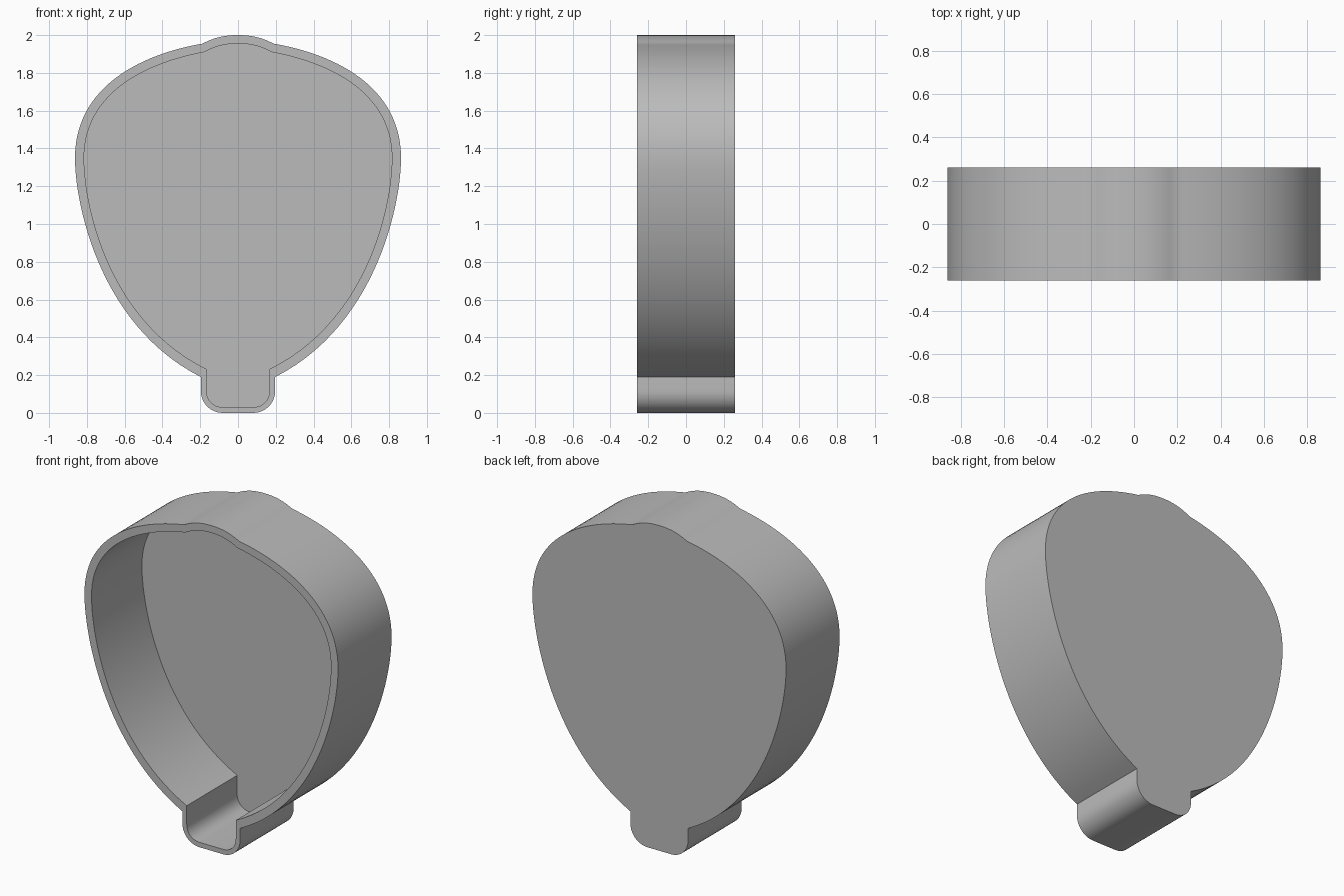
import bpy, bmesh
from math import radians
from mathutils import Vector
from mathutils.geometry import interpolate_bezier

if "Cube" in bpy.data.objects:
    bpy.data.objects.remove(bpy.data.objects["Cube"])

FRONT, BACK, FLOOR = -0.26, 0.26, 0.23

grey = bpy.data.materials.new("plain grey")
grey.use_nodes = True
colour = (0.5, 0.5, 0.5, 1)
grey.diffuse_color = colour
grey.node_tree.nodes["Principled BSDF"].inputs["Base Color"].default_value = colour


def outline(segments):
    """Chain curve segments down the left half, then mirror them to close the loop."""
    half = []
    for points, steps in segments:
        pts = [Vector((x, 0, z)) for x, z in points]
        if len(pts) == 4:
            half += interpolate_bezier(*pts, steps)[:-1]
        else:
            half.append(pts[0])
    half.append(Vector((segments[-1][0][-1][0], 0, segments[-1][0][-1][1])))
    mirrored = [Vector((-p.x, 0, p.z)) for p in reversed(half) if p.x > 1e-5]
    return half + mirrored


# Outer silhouette: top bump, shoulder, tapering side, neck, rounded neck corner
outer = outline([
    ([(0, 2.0), (0.08, 2.0), (0.13, 1.985), (0.188, 1.955)], 10),
    ([(0.188, 1.955), (0.56, 1.89), (0.863, 1.70), (0.863, 1.35)], 28),
    ([(0.863, 1.35), (0.863, 1.10), (0.73, 0.46), (0.197, 0.19)], 28),
    ([(0.197, 0.19), (0.197, 0.12)], 2),
    ([(0.197, 0.12), (0.197, 0.05), (0.145, 0), (0.08, 0)], 12),
])

# Inner wall: the same sequence, set in
inner = outline([
    ([(0, 1.955), (0.07, 1.955), (0.12, 1.942), (0.178, 1.91)], 10),
    ([(0.178, 1.91), (0.53, 1.845), (0.815, 1.67), (0.815, 1.35)], 28),
    ([(0.815, 1.35), (0.815, 1.10), (0.69, 0.49), (0.167, 0.232)], 28),
    ([(0.167, 0.232), (0.167, 0.12)], 2),
    ([(0.167, 0.12), (0.167, 0.065), (0.13, 0.03), (0.08, 0.03)], 12),
])

# Shallow tray: back plate, outer wall, front rim, inner wall and floor
bm = bmesh.new()


def ring(points, y):
    return [bm.verts.new((p.x, y, p.z)) for p in points]


rings = [ring(outer, BACK), ring(outer, FRONT), ring(inner, FRONT), ring(inner, FLOOR)]
for a, b in zip(rings, rings[1:]):
    for i in range(len(a)):
        j = (i + 1) % len(a)
        bm.faces.new((a[i], a[j], b[j], b[i]))
bm.faces.new(rings[0])
bm.faces.new(rings[-1])
bmesh.ops.recalc_face_normals(bm, faces=bm.faces)

mesh = bpy.data.meshes.new("tray")
bm.to_mesh(mesh)
bm.free()
mesh.materials.append(grey)
tray = bpy.data.objects.new("tray", mesh)
bpy.context.collection.objects.link(tray)

# Smooth walls with crisp rims and notches
bpy.context.view_layer.objects.active = tray
tray.select_set(True)
bpy.ops.object.shade_smooth_by_angle(angle=radians(30))
